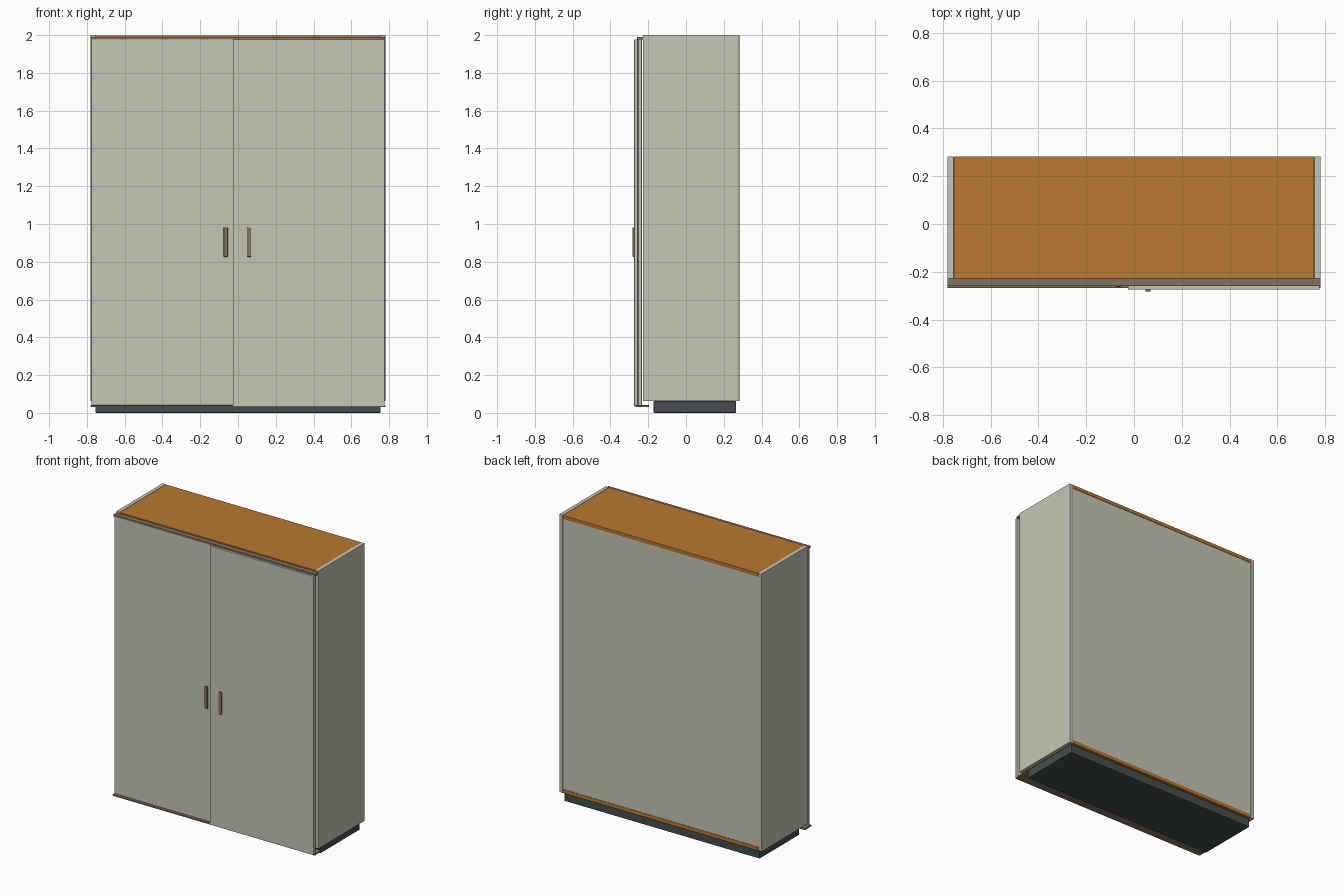
import bpy, bmesh

if "Cube" in bpy.data.objects:
    bpy.data.objects.remove(bpy.data.objects["Cube"])


def material(name, rgb):
    m = bpy.data.materials.new(name)
    m.diffuse_color = (*rgb, 1)
    m.use_nodes = True
    m.node_tree.nodes["Principled BSDF"].inputs["Base Color"].default_value = m.diffuse_color
    return m


CREAM = material("warm_grey_panel", (0.56, 0.56, 0.46))
ORANGE = material("orange_wood", (0.48, 0.19, 0.03))
BROWN = material("brown_metal", (0.23, 0.175, 0.12))
DARK = material("dark_plinth", (0.06, 0.075, 0.075))


def box(name, x, y, z, mat, bevel=0.0):
    """Box from (min, max) ranges on each axis, with optional rounded edges."""
    bm = bmesh.new()
    bmesh.ops.create_cube(bm, size=1)
    for v in bm.verts:
        v.co = [r[0] + (c + 0.5) * (r[1] - r[0]) for c, r in zip(v.co, (x, y, z))]
    me = bpy.data.meshes.new(name)
    bm.to_mesh(me)
    bm.free()
    me.materials.append(mat)
    ob = bpy.data.objects.new(name, me)
    bpy.context.collection.objects.link(ob)
    if bevel:
        b = ob.modifiers.new("bevel", "BEVEL")
        b.width = bevel
        b.segments = 2
    return ob


W, T = 0.78, 0.026           # half width, board thickness
FRONT, BACK = -0.228, 0.282  # carcass depth
INNER = (-W + T, W - T)

# Carcass
for side, s in (("left", -1), ("right", 1)):
    xs = sorted((s * W, s * (W - T)))
    box(side + "_side_panel", xs, (FRONT, BACK), (0.062, 2.0), CREAM, 0.002)
box("top_board", INNER, (FRONT, BACK), (1.974, 1.999), ORANGE, 0.002)
box("bottom_board", INNER, (FRONT, BACK), (0.062, 0.088), ORANGE, 0.002)
box("back_panel", INNER, (0.268, 0.279), (0.088, 1.974), CREAM)
box("centre_divider", (-T / 2, T / 2), (-0.2, 0.268), (0.088, 1.974), ORANGE)

# Plinth, set back from the front
box("plinth", (-0.755, 0.755), (-0.172, 0.266), (0.0, 0.062), DARK, 0.006)

# Sliding rails
box("top_rail", (-W, W), (-0.26, -0.222), (1.976, 1.99), BROWN, 0.002)
box("bottom_rail", (-W, W), (-0.268, -0.196), (0.03, 0.041), BROWN, 0.002)

# Sliding doors, the right one running in front of the left
box("left_door", (-0.776, 0.02), (-0.253, -0.234), (0.041, 1.977), CREAM, 0.002)
box("right_door", (-0.026, 0.776), (-0.274, -0.255), (0.034, 1.977), CREAM, 0.002)

# Handles
box("left_handle", (-0.076, -0.054), (-0.263, -0.253), (0.826, 0.982), BROWN, 0.003)
box("right_handle", (0.048, 0.07), (-0.283, -0.274), (0.826, 0.982), BROWN, 0.003)
